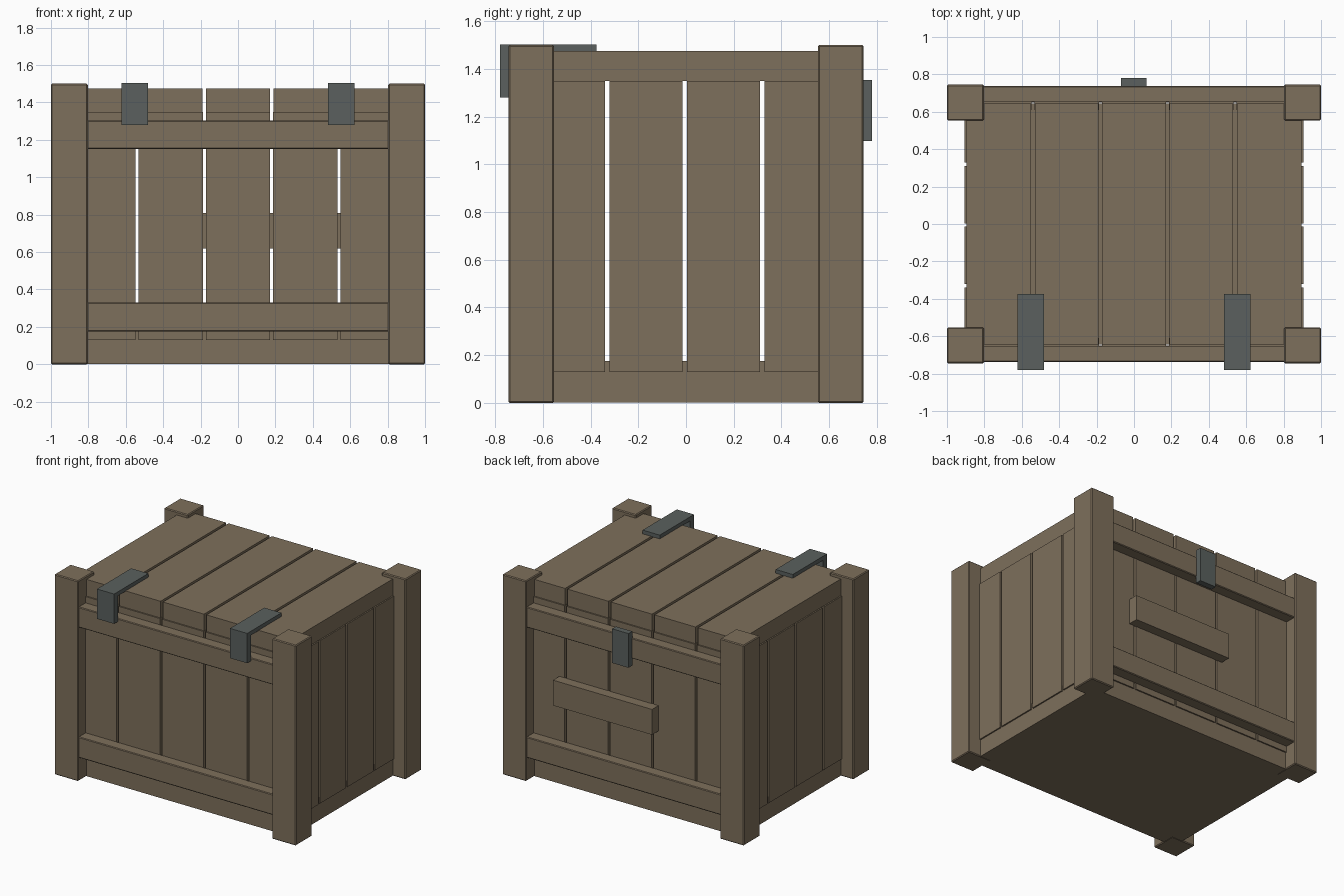
import bpy

if "Cube" in bpy.data.objects:
    bpy.data.objects.remove(bpy.data.objects["Cube"])


def material(name, rgb):
    m = bpy.data.materials.new(name)
    m.diffuse_color = (*rgb, 1)
    m.use_nodes = True
    m.node_tree.nodes["Principled BSDF"].inputs["Base Color"].default_value = m.diffuse_color
    return m


WOOD = material("weathered_wood", (0.208, 0.160, 0.106))
METAL = material("dull_metal", (0.103, 0.118, 0.112))


def box(name, x, y, z, mat=WOOD, bevel=0.0):
    """Box from (min, max) ranges on each axis, with an optional small chamfer."""
    bpy.ops.mesh.primitive_cube_add(size=1)
    ob = bpy.context.object
    ob.name = name
    ob.location = [(a + b) / 2 for a, b in (x, y, z)]
    ob.scale = [b - a for a, b in (x, y, z)]
    bpy.ops.object.transform_apply(location=True, rotation=False, scale=True)
    ob.data.materials.append(mat)
    if bevel:
        mod = ob.modifiers.new("chamfer", 'BEVEL')
        mod.width = bevel
        mod.segments = 1
    return ob


def mirrored(s, a, b):
    """Range a..b moved to side s (+1 or -1)."""
    return tuple(sorted((s * a, s * b)))


def spans(half, cuts, gap):
    """Plank ranges between -half and half, separated by gaps at the cuts."""
    starts = [-half] + [c + gap / 2 for c in cuts]
    ends = [c - gap / 2 for c in cuts] + [half]
    return list(zip(starts, ends))


X_CUTS = (-0.54, -0.18, 0.18, 0.54)
Y_CUTS = (-0.33, -0.005, 0.32)

# Solid base
box("base", (-0.895, 0.895), (-0.645, 0.645), (0.002, 0.175))

# Lid planks
for x in spans(0.895, X_CUTS, 0.02):
    box("lid_plank", x, (-0.645, 0.645), (1.35, 1.475))

for s, side in ((-1, "front"), (1, "back")):
    # Corner posts
    for t in (-1, 1):
        box(side + "_post", mirrored(t, 0.803, 1.0), mirrored(s, 0.553, 0.745),
            (0, 1.5), bevel=0.006)
    # Wall planks
    for x in spans(0.85, X_CUTS, 0.016):
        box(side + "_plank", x, mirrored(s, 0.61, 0.655), (0.13, 1.35))
    # Horizontal rails
    for z in ((0.175, 0.33), (1.15, 1.303)):
        box(side + "_rail", (-0.81, 0.81), mirrored(s, 0.65, 0.737), z, bevel=0.005)

# End wall slats
for s, side in ((-1, "left"), (1, "right")):
    for y in spans(0.6, Y_CUTS, 0.018):
        box(side + "_slat", mirrored(s, 0.86, 0.905), y, (0.13, 1.35))

# Loose board nailed across the back
box("back_board", (-0.23, 0.59), (0.65, 0.73), (0.62, 0.81))

# Metal hinges folded over the front lid edge
for s in (-1, 1):
    x = mirrored(s, 0.48, 0.622)
    box("hinge_top", x, (-0.78, -0.375), (1.472, 1.503), METAL)
    box("hinge_front", x, (-0.78, -0.735), (1.28, 1.474), METAL)

# Metal latch on the back
box("latch", (-0.07, 0.066), (0.735, 0.78), (1.098, 1.354), METAL)
